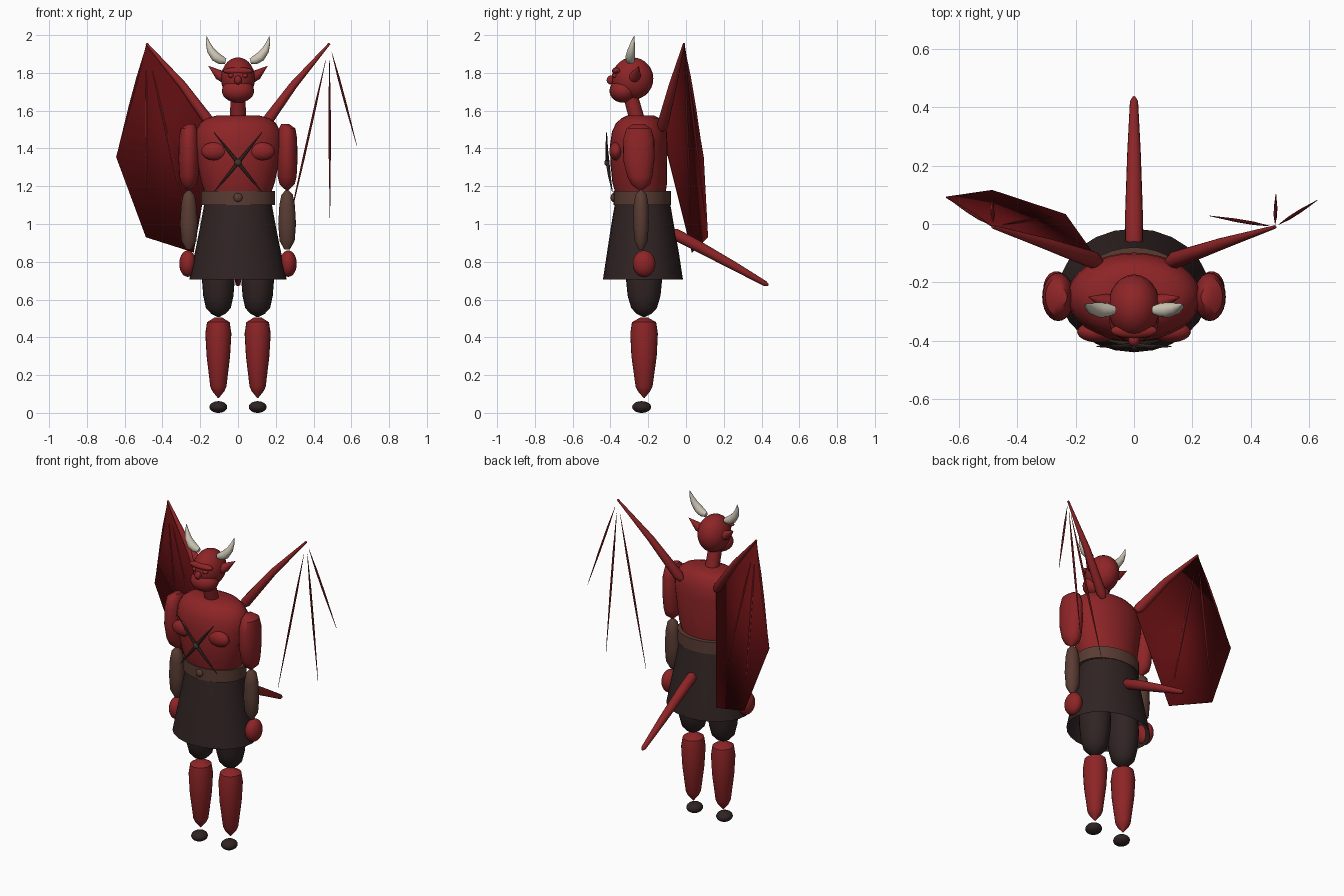
import bpy, bmesh, math
from mathutils import Vector


def material(name, rgb):
    m = bpy.data.materials.new(name)
    m.diffuse_color = (*rgb, 1)
    return m


SKIN = material("red_skin", (0.27, 0.018, 0.02))
MEMBRANE = material("dark_red_membrane", (0.105, 0.004, 0.005))
LEATHER = material("brown_leather", (0.10, 0.045, 0.033))
CLOTH = material("dark_cloth", (0.03, 0.017, 0.017))
IVORY = material("ivory", (0.62, 0.57, 0.47))
STRAP = material("dark_metal", (0.055, 0.033, 0.026))


def finish(name, bm, mat, angle=40):
    bmesh.ops.recalc_face_normals(bm, faces=bm.faces)
    me = bpy.data.meshes.new(name)
    bm.to_mesh(me)
    bm.free()
    me.materials.append(mat)
    me.shade_smooth()
    me.set_sharp_from_angle(angle=math.radians(angle))
    ob = bpy.data.objects.new(name, me)
    bpy.context.collection.objects.link(ob)
    return ob


def skin_rings(name, rings, mat, caps=True, angle=40):
    """Bridge a list of equal vertex rings into a tube."""
    bm = bmesh.new()
    loops = [[bm.verts.new(p) for p in ring] for ring in rings]
    n = len(loops[0])
    for a, b in zip(loops, loops[1:]):
        for i in range(n):
            j = (i + 1) % n
            bm.faces.new((a[i], a[j], b[j], b[i]))
    if caps:
        bm.faces.new(loops[0])
        bm.faces.new(loops[-1])
    return finish(name, bm, mat, angle)


def loft(name, rows, mat, n=24, caps=True, angle=40):
    """Stack ellipses; each row is x, y, z, x radius, y radius."""
    rings = [[(x + rx * math.cos(2 * math.pi * i / n),
               y + ry * math.sin(2 * math.pi * i / n), z) for i in range(n)]
             for x, y, z, rx, ry in rows]
    return skin_rings(name, rings, mat, caps, angle)


def tube(name, points, radii, mat, n=12):
    """Tapered round tube along a path."""
    pts = [Vector(p) for p in points]
    rings = []
    for i, p in enumerate(pts):
        d = (pts[min(i + 1, len(pts) - 1)] - pts[max(i - 1, 0)]).normalized()
        u = d.cross(Vector((0, 1, 0.01))).normalized()
        v = d.cross(u)
        rings.append([p + radii[i] * (u * math.cos(2 * math.pi * k / n)
                                      + v * math.sin(2 * math.pi * k / n))
                      for k in range(n)])
    return skin_rings(name, rings, mat)


def ball(name, centre, radii, mat):
    bm = bmesh.new()
    bmesh.ops.create_uvsphere(bm, u_segments=24, v_segments=14, radius=1)
    for v in bm.verts:
        v.co = Vector([c + r * k for c, r, k in zip(centre, radii, v.co)])
    return finish(name, bm, mat)


# Torso and neck
loft("torso", [(0, -0.24, 1.15, 0.17, 0.13), (0, -0.245, 1.22, 0.195, 0.145),
               (0, -0.25, 1.32, 0.215, 0.15), (0, -0.25, 1.42, 0.23, 0.152),
               (0, -0.247, 1.49, 0.225, 0.145), (0, -0.245, 1.535, 0.20, 0.125),
               (0, -0.24, 1.56, 0.165, 0.10), (0, -0.24, 1.575, 0.11, 0.07)],
     SKIN, 32)
loft("neck", [(0, -0.255, 1.54, 0.042, 0.042),
              (0, -0.30, 1.70, 0.04, 0.04)], SKIN)

# Head and face
ball("head", (0, -0.283, 1.77), (0.09, 0.11, 0.112), SKIN)
ball("jaw", (0, -0.333, 1.705), (0.085, 0.072, 0.063), SKIN)
ball("brow", (0, -0.366, 1.81), (0.08, 0.026, 0.02), SKIN)
ball("nose", (0, -0.398, 1.762), (0.02, 0.022, 0.024), SKIN)

# Waist: belt, buckle and open skirt
loft("belt", [(0, -0.232, 1.10, 0.195, 0.152),
              (0, -0.232, 1.175, 0.195, 0.152)], LEATHER, 32)
ball("buckle", (0, -0.385, 1.14), (0.023, 0.014, 0.023), LEATHER)
loft("skirt", [(0, -0.23, 1.11, 0.178, 0.146), (0, -0.23, 1.0, 0.198, 0.165),
               (0, -0.228, 0.85, 0.228, 0.19), (0, -0.228, 0.705, 0.258, 0.212)],
     CLOTH, 24, caps=False)

# Tail
tube("tail", [(0, -0.09, 0.955), (0, -0.06, 0.947), (0, 0.05, 0.89),
              (0, 0.25, 0.78), (0, 0.42, 0.684), (0, 0.436, 0.675)],
     [0.015, 0.031, 0.03, 0.023, 0.014, 0.005], SKIN, 16)

# Chest harness
for s in (-1, 1):
    tube("chest_strap", [(s * 0.127, -0.42, 1.485), (s * 0.06, -0.42, 1.40),
                         (0, -0.415, 1.325), (-s * 0.06, -0.405, 1.25),
                         (-s * 0.127, -0.39, 1.17)],
         [0.002, 0.007, 0.01, 0.007, 0.002], STRAP, 8)
ball("harness_stud", (0, -0.418, 1.325), (0.019, 0.014, 0.019), STRAP)

for s, side in ((-1, "left"), (1, "right")):
    # Face details
    ball(side + "_eye", (s * 0.036, -0.376, 1.785), (0.017, 0.016, 0.012), SKIN)
    tube(side + "_ear", [(s * 0.07, -0.275, 1.775), (s * 0.10, -0.265, 1.79),
                         (s * 0.156, -0.25, 1.836)],
         [0.03, 0.027, 0.001], SKIN)
    tube(side + "_horn", [(s * 0.065, -0.295, 1.862), (s * 0.09, -0.295, 1.868),
                          (s * 0.118, -0.295, 1.885), (s * 0.145, -0.29, 1.92),
                          (s * 0.16, -0.282, 1.96), (s * 0.166, -0.275, 1.995)],
         [0.014, 0.024, 0.026, 0.02, 0.011, 0.001], IVORY)
    ball(side + "_pectoral", (s * 0.125, -0.37, 1.385), (0.07, 0.036, 0.048), SKIN)

    # Arms
    ax = s * 0.26
    loft(side + "_upper_arm",
         [(ax - s * 0.01, -0.25, 1.53, 0.02, 0.03), (ax, -0.25, 1.505, 0.044, 0.065),
          (ax, -0.25, 1.45, 0.053, 0.082), (ax, -0.25, 1.34, 0.055, 0.083),
          (ax, -0.245, 1.25, 0.05, 0.066), (ax, -0.24, 1.21, 0.04, 0.05),
          (ax, -0.24, 1.175, 0.003, 0.004)], SKIN)
    loft(side + "_bracer",
         [(ax, -0.238, 1.183, 0.004, 0.004), (ax, -0.238, 1.155, 0.03, 0.03),
          (ax, -0.238, 1.10, 0.041, 0.039), (ax, -0.238, 1.0, 0.047, 0.041),
          (ax, -0.238, 0.91, 0.04, 0.035), (ax, -0.238, 0.865, 0.014, 0.012)],
         LEATHER)
    ball(side + "_hand", (s * 0.266, -0.222, 0.79), (0.045, 0.06, 0.07), SKIN)

    # Legs
    lx = s * 0.104
    loft(side + "_thigh",
         [(lx, -0.222, 0.95, 0.05, 0.06), (lx, -0.222, 0.88, 0.08, 0.09),
          (lx, -0.222, 0.72, 0.088, 0.097), (lx, -0.222, 0.62, 0.08, 0.087),
          (lx, -0.222, 0.555, 0.066, 0.068), (lx, -0.222, 0.525, 0.038, 0.04),
          (lx, -0.222, 0.507, 0.004, 0.004)], CLOTH)
    loft(side + "_shin",
         [(lx, -0.222, 0.505, 0.02, 0.02), (lx, -0.222, 0.48, 0.06, 0.064),
          (lx, -0.222, 0.42, 0.069, 0.073), (lx, -0.222, 0.30, 0.062, 0.067),
          (lx, -0.222, 0.14, 0.043, 0.045), (lx, -0.222, 0.115, 0.032, 0.033),
          (lx, -0.222, 0.078, 0.002, 0.002)], SKIN)
    ball(side + "_foot", (lx, -0.235, 0.031), (0.047, 0.05, 0.031), CLOTH)

    # Wing arm and spindle-shaped wing fingers
    root = Vector((s * 0.12, -0.13, 1.50))
    tip = Vector((s * 0.484, -0.01, 1.955))
    mid = root.lerp(tip, 0.5) + Vector((-s * 0.008, 0, 0.008))
    tube(side + "_wing_arm", [root, root.lerp(tip, 0.06), mid, tip],
         [0.018, 0.03, 0.021, 0.006], SKIN)
    ends = [Vector((s * x, y, z)) for x, y, z in
            ((0.645, 0.092, 1.355), (0.487, 0.115, 0.93), (0.235, 0.032, 0.85))]
    for e in ends:
        tube(side + "_wing_finger",
             [tip.lerp(e, t) for t in (0.08, 0.3, 0.55, 0.9)],
             [0.001, 0.006, 0.006, 0.001], SKIN, 8)

    # Membrane sheet, on one wing only
    if s < 0:
        bm = bmesh.new()
        v = [bm.verts.new(p) for p in (tip, *ends, root)]
        for i in (1, 2, 3):
            bm.faces.new((v[0], v[i], v[i + 1]))
        sheet = finish("wing_membrane", bm, MEMBRANE, 10)
        thick = sheet.modifiers.new("thickness", 'SOLIDIFY')
        thick.thickness = 0.004
        thick.offset = 0
